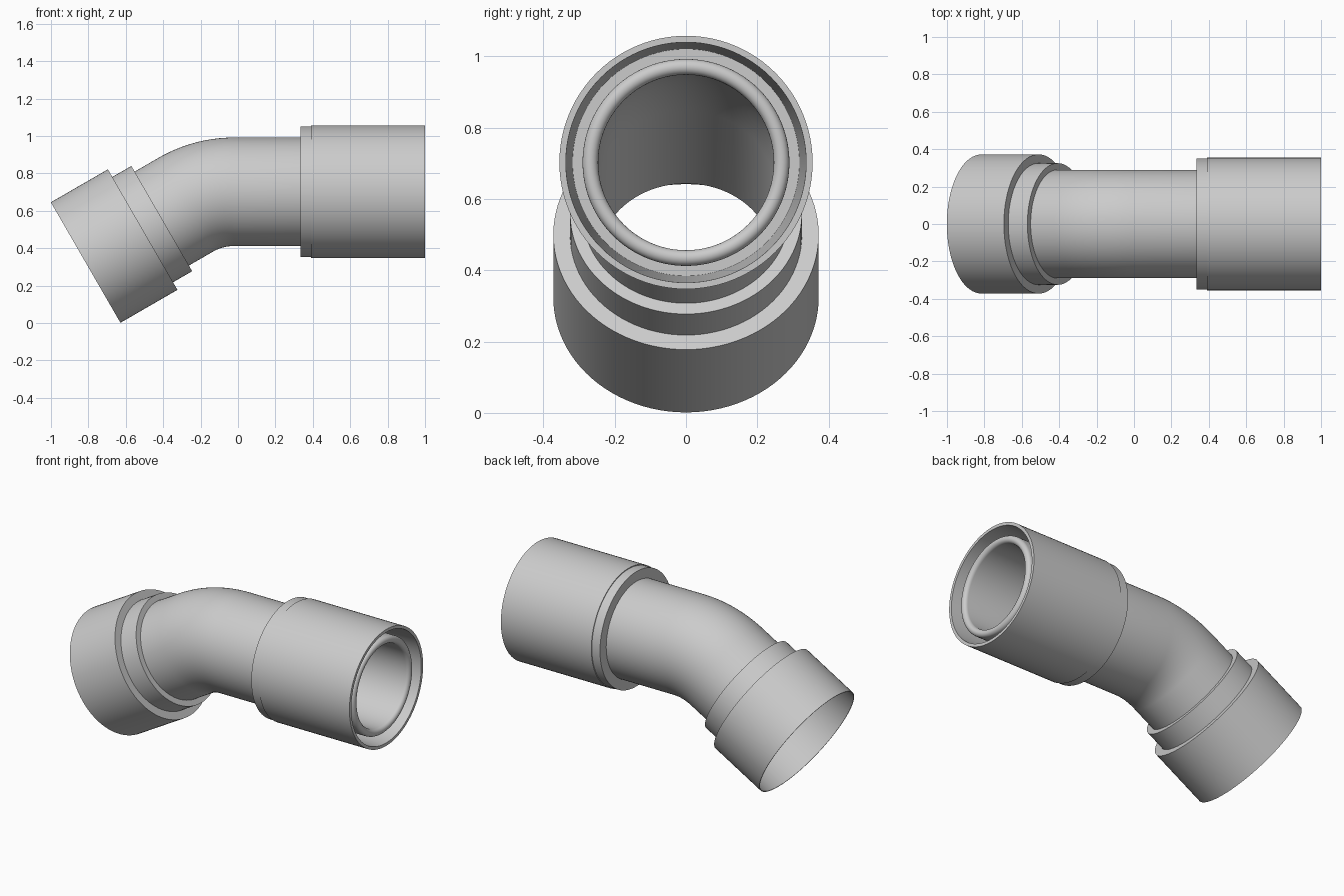
import bpy, bmesh
from math import sin, cos, tan, pi, radians
from mathutils import Vector

cube = bpy.data.objects.get("Cube")
if cube:
    bpy.data.objects.remove(cube)

SEGMENTS = 96
AXIS_Z = 0.702
BEND = radians(30)
PIVOT = Vector((-0.159, 0, AXIS_Z))    # where both straight axes cross
TANGENT = 0.139                        # pivot to either end of the bend
BEND_R = TANGENT / tan(BEND / 2)
END = 0.757                            # pivot to the socket mouth

grey = bpy.data.materials.new("light grey plastic")
grey.use_nodes = True
grey.diffuse_color = (0.6, 0.6, 0.6, 1)
grey.node_tree.nodes["Principled BSDF"].inputs["Base Color"].default_value = (0.6, 0.6, 0.6, 1)


def station(centre, angle, radius):
    """A ring centre, the tilt of its axis and its radius."""
    return centre, angle, radius


def on_straight(x, radius):
    return station(Vector((x, 0, AXIS_Z)), 0, radius)


def on_slope(s, radius):
    """Station measured back from the socket mouth along the tilted axis."""
    direction = Vector((-cos(BEND), 0, -sin(BEND)))
    return station(PIVOT + direction * (END - s), BEND, radius)


def on_bend(a, radius):
    start = PIVOT + Vector((TANGENT, 0, 0))
    return station(start + Vector((-sin(a), 0, cos(a) - 1)) * BEND_R, a, radius)


def ring_solid(name, stations):
    """Join a closed loop of rings into a hollow solid."""
    bm = bmesh.new()
    rings = []
    for centre, angle, radius in stations:
        up = Vector((-sin(angle), 0, cos(angle)))
        side = Vector((0, 1, 0))
        turns = [2 * pi * i / SEGMENTS for i in range(SEGMENTS)]
        rings.append([bm.verts.new(centre + (up * cos(t) + side * sin(t)) * radius)
                      for t in turns])
    for k, ring in enumerate(rings):
        following = rings[(k + 1) % len(rings)]
        for i in range(SEGMENTS):
            j = (i + 1) % SEGMENTS
            bm.faces.new((ring[i], ring[j], following[j], following[i]))
    bmesh.ops.recalc_face_normals(bm, faces=bm.faces)
    mesh = bpy.data.meshes.new(name)
    bm.to_mesh(mesh)
    bm.free()
    mesh.materials.append(grey)
    obj = bpy.data.objects.new(name, mesh)
    bpy.context.collection.objects.link(obj)
    bpy.ops.object.select_all(action='DESELECT')
    obj.select_set(True)
    bpy.context.view_layer.objects.active = obj
    bpy.ops.object.shade_smooth_by_angle(angle=radians(35))
    return obj


# Bent pipe with a rounded lip at the straight end
OUTER, BORE = 0.29, 0.246
angles = [BEND * i / 16 for i in range(17)]
mid, half = (OUTER + BORE) / 2, (OUTER - BORE) / 2
lip = [on_straight(0.96 + half * sin(t), mid - half * cos(t))
       for t in [pi * i / 10 for i in range(11)]]
pipe = lip
pipe += [on_bend(a, OUTER) for a in angles]
pipe += [on_slope(0.213, OUTER), on_slope(0.213, BORE)]
pipe += [on_bend(a, BORE) for a in reversed(angles)]
ring_solid("bent_pipe", pipe)

# Coupling sleeve: stepped back edge, open mouth with a tapered recess
sleeve = [(0.335, 0.27), (0.335, 0.35), (0.39, 0.35), (0.39, 0.355), (1.0, 0.355),
          (1.0, 0.337), (0.45, 0.318), (0.45, 0.27)]
ring_solid("coupling_sleeve", [on_straight(x, r) for x, r in sleeve])

# Flared socket on the tilted end, with its stepped collar
socket = [(0, 0.372), (0.352, 0.372), (0.352, 0.325), (0.47, 0.325),
          (0.47, 0.27), (0.215, 0.27), (0.215, 0.357), (0, 0.367)]
ring_solid("flared_socket", [on_slope(s, r) for s, r in socket])
